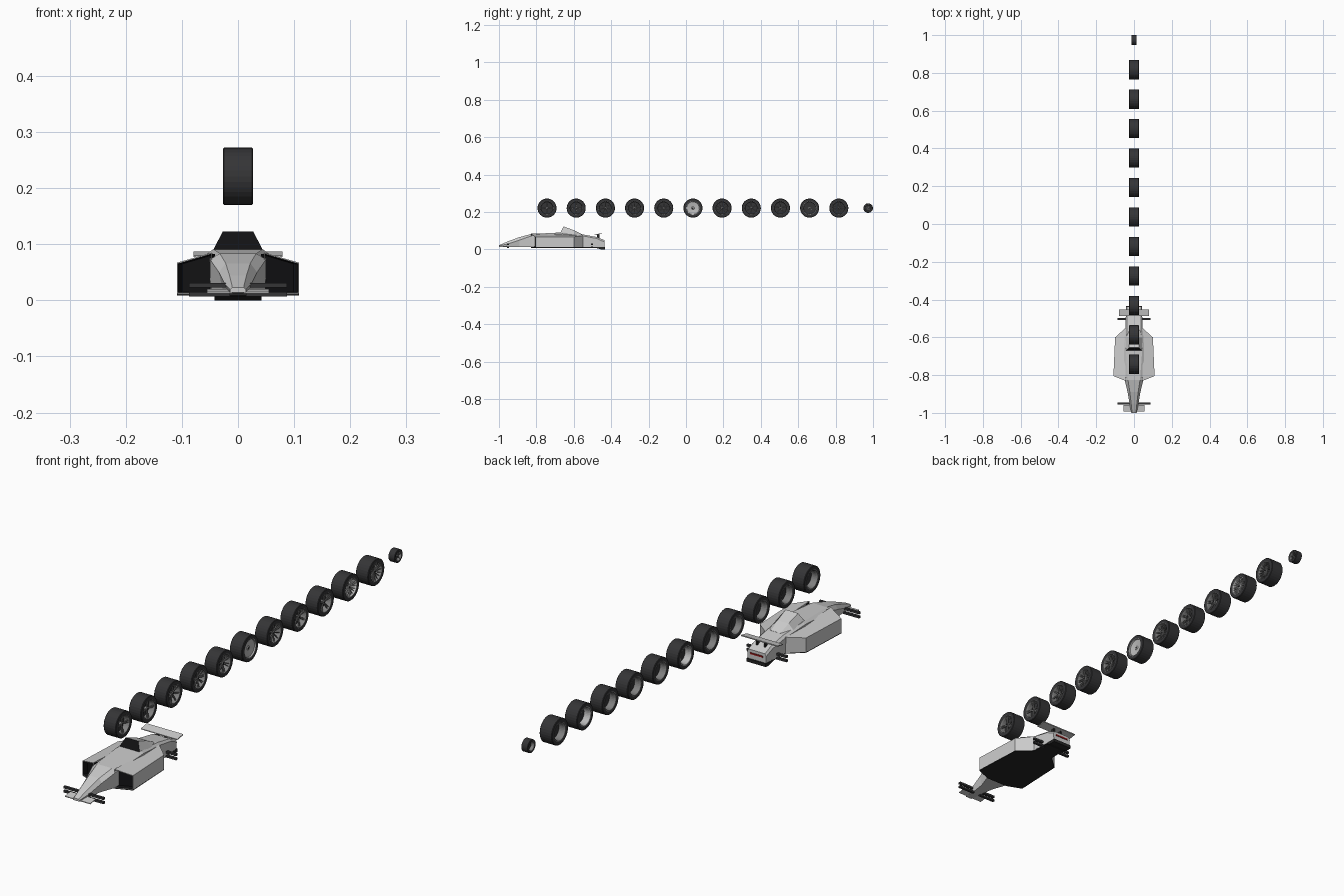
import bpy, bmesh, math
from mathutils import Vector

if "Cube" in bpy.data.objects:
    bpy.data.objects.remove(bpy.data.objects["Cube"])


def material(name, r, g, b):
    m = bpy.data.materials.new(name)
    m.diffuse_color = (r, g, b, 1)
    m.use_nodes = True
    m.node_tree.nodes["Principled BSDF"].inputs["Base Color"].default_value = m.diffuse_color
    return m


BLACK = material("black", .006, .006, .007)
RUBBER = material("rubber", .035, .035, .037)
DARK = material("dark_floor", .018, .018, .018)
METAL = material("rim_metal", .22, .22, .22)
RED = material("red", .3, .01, .01)


def build(name, verts, faces, mat=None, loc=(0, 0, 0), scale=1):
    me = bpy.data.meshes.new(name)
    me.from_pydata([Vector(v) * scale for v in verts], [], faces)
    bm = bmesh.new()
    bm.from_mesh(me)
    bmesh.ops.recalc_face_normals(bm, faces=bm.faces)
    bm.to_mesh(me)
    bm.free()
    ob = bpy.data.objects.new(name, me)
    ob.location = loc
    bpy.context.collection.objects.link(ob)
    if mat:
        me.materials.append(mat)
    return ob


def loft(name, rings, mat=None):
    n = len(rings[0])
    verts = [p for r in rings for p in r]
    faces = [(k * n + i, k * n + (i + 1) % n, (k + 1) * n + (i + 1) % n, (k + 1) * n + i)
             for k in range(len(rings) - 1) for i in range(n)]
    faces += [tuple(range(n)), tuple(range(len(verts) - n, len(verts)))]
    return build(name, verts, faces, mat)


def box(name, x0, x1, y0, y1, z0, z1, mat=None):
    return loft(name, [[(x0, y0, z), (x1, y0, z), (x1, y1, z), (x0, y1, z)] for z in (z0, z1)], mat)


def lathe(name, profile, mat, loc, scale, segs=32):
    # closed (x, radius) profile turned about the x axis
    n = len(profile)
    verts, faces = [], []
    for s in range(segs):
        a = 2 * math.pi * s / segs
        verts += [(x, r * math.cos(a), r * math.sin(a)) for x, r in profile]
        t = (s + 1) % segs
        faces += [(s * n + i, s * n + (i + 1) % n, t * n + (i + 1) % n, t * n + i) for i in range(n)]
    return build(name, verts, faces, mat, loc, scale)


# Central hull: y, bottom z, bottom half width, shoulder z, half width, top z, half width
sections = [(-1.0, .014, .014, .019, .014, .023, .010),
            (-.95, .012, .018, .030, .024, .044, .015),
            (-.89, .012, .026, .050, .034, .066, .022),
            (-.825, .012, .049, .073, .050, .083, .032),
            (-.66, .012, .050, .084, .054, .091, .044),
            (-.55, .012, .045, .072, .046, .080, .036),
            (-.475, .012, .042, .058, .043, .066, .036),
            (-.437, .014, .040, .040, .041, .050, .036)]
loft("hull", [[(-wb, y, zb), (-wm, y, zm), (-wt, y, zt), (wt, y, zt), (wm, y, zm), (wb, y, zb)]
              for y, zb, wb, zm, wm, zt, wt in sections])

# Air box behind the cockpit with a black front
airbox = loft("air_box", [[(-.045, -.672, .088), (-.027, -.655, .123), (.027, -.655, .123), (.045, -.672, .088)],
                          [(-.044, -.60, .083), (-.024, -.60, .103), (.024, -.60, .103), (.044, -.60, .083)],
                          [(-.036, -.555, .075), (-.020, -.555, .081), (.020, -.555, .081), (.036, -.555, .075)]])
airbox.data.materials.append(None)
airbox.data.materials.append(BLACK)
min(airbox.data.polygons, key=lambda p: p.center.y).material_index = 1

# Side pods with recessed black intakes
plan = [(.046, -.83), (.109, -.805), (.100, -.60), (.044, -.55)]
tops = [.085, .067, .067, .074]
for s, side in ((1, "right"), (-1, "left")):
    pod = loft("side_pod_" + side, [[(s * x, y, .012) for x, y in plan],
                                    [(s * x, y, z) for (x, y), z in zip(plan, tops)]])
    pod.data.materials.append(None)
    pod.data.materials.append(BLACK)
    bm = bmesh.new()
    bm.from_mesh(pod.data)
    front = min(bm.faces, key=lambda f: f.calc_center_median().y)
    bmesh.ops.inset_individual(bm, faces=[front], thickness=.003)
    sides = bmesh.ops.inset_individual(bm, faces=[front], thickness=.0005, depth=-.02)["faces"]
    for f in sides + [front]:
        f.material_index = 1
    bm.to_mesh(pod.data)
    bm.free()

# Flat floor and diffuser
half = plan + [(.042, -.44)]
outline = half + [(-x, y) for x, y in reversed(half)]
loft("floor", [[(x, y, z) for x, y in outline] for z in (.009, .0125)], DARK)
loft("diffuser", [[(-.042, y, z), (.042, y, z), (.042, y, .0135), (-.042, y, .0135)]
                  for y, z in ((-.48, .008), (-.455, 0), (-.433, .001))], DARK)
box("rear_light", -.028, .028, -.4375, -.4345, .033, .039, RED)

# Wings and rear wing supports
for s, side in ((1, "right"), (-1, "left")):
    loft("front_wing_" + side, [[(s * x, -.992, .012), (s * x, -.958, .017), (s * x, -.958, .020),
                                 (s * x, -.992, .015)] for x in (.010, .055)])
    box("wing_support_" + side, s * .014, s * .020, -.475, -.462, .055, .081, DARK)
loft("rear_wing", [[(x, -.488, .077), (x, -.452, .083), (x, -.452, .087), (x, -.488, .080)]
                   for x in (-.079, .079)])

# Suspension arms, two per corner at each axle
for axle, y, inner in (("front", -.951, .014), ("rear", -.502, .035)):
    for s, side in ((1, "right"), (-1, "left")):
        for level, z in (("lower", .010), ("upper", .026)):
            box(f"{axle}_{level}_arm_{side}", s * inner, s * .087, y - .005, y + .005, z - .003, z + .005, RUBBER)


def wheel(i, y, k, spokes, twin, width, mat):
    loc = (0, y, .221)
    lathe(f"tyre_{i}", [(-.027, .037), (-.027, .049), (-.025, .051), (.025, .051), (.027, .049), (.027, .037)],
          RUBBER, loc, k)
    lathe(f"rim_{i}", [(-.027, .034), (-.027, .0375), (.027, .0375), (.027, .035), (.020, .033), (-.020, .031)],
          mat, loc, k)
    lathe(f"brake_disc_{i}", [(.004, 0), (.004, .033), (.000, .033), (.000, 0)], RUBBER, loc, k)
    if not spokes:
        lathe(f"wheel_cover_{i}", [(.018, .008), (.022, .034), (.018, .034), (.014, .008)], mat, loc, k)
    verts, faces = [], []
    for n in range(spokes):
        a = 2 * math.pi * n / spokes + math.pi / 2
        for t in ((-twin, twin) if twin else (0,)):
            b = len(verts)
            # tapered bar running from hub to rim
            for r, w, x, o in ((.005, width, .018, t * .3), (.0345, width * .8, .023, t)):
                for u, v in ((-w, x - .004), (w, x - .004), (w, x), (-w, x)):
                    c = u + o
                    verts.append((v, r * math.cos(a) - c * math.sin(a), r * math.sin(a) + c * math.cos(a)))
            faces += [tuple(b + q for q in f) for f in
                      ((0, 1, 2, 3), (4, 5, 6, 7), (0, 1, 5, 4), (1, 2, 6, 5), (2, 3, 7, 6), (3, 0, 4, 7))]
    if spokes:
        build(f"spokes_{i}", verts, faces, mat, loc, k)
    lathe(f"hub_{i}", [(.003, 0), (.003, .008), (.018, .008), (.020, .005), (.020, 0)], mat, loc, k, 16)
    lathe(f"hub_cap_{i}", [(.019, 0), (.019, .004), (.0215, .0035), (.0215, 0)], RUBBER, loc, k, 12)


# Row of wheels: spoke count, twin offset, spoke half width, material
COVER = material("cover_metal", .5, .5, .5)
designs = [(4, .004, .0016, METAL), (4, .003, .0018, METAL), (7, 0, .0026, METAL), (8, .003, .0012, METAL),
           (6, .005, .0014, METAL), (0, 0, 0, COVER), (10, 0, .0018, METAL), (6, .003, .0013, METAL),
           (5, .004, .0015, METAL), (10, .006, .0011, COVER), (16, 0, .001, METAL), (5, 0, .003, METAL)]
for i, d in enumerate(designs):
    last = i == len(designs) - 1
    wheel(i + 1, .974 if last else -.743 + .156 * i, .5 if last else 1, *d)
